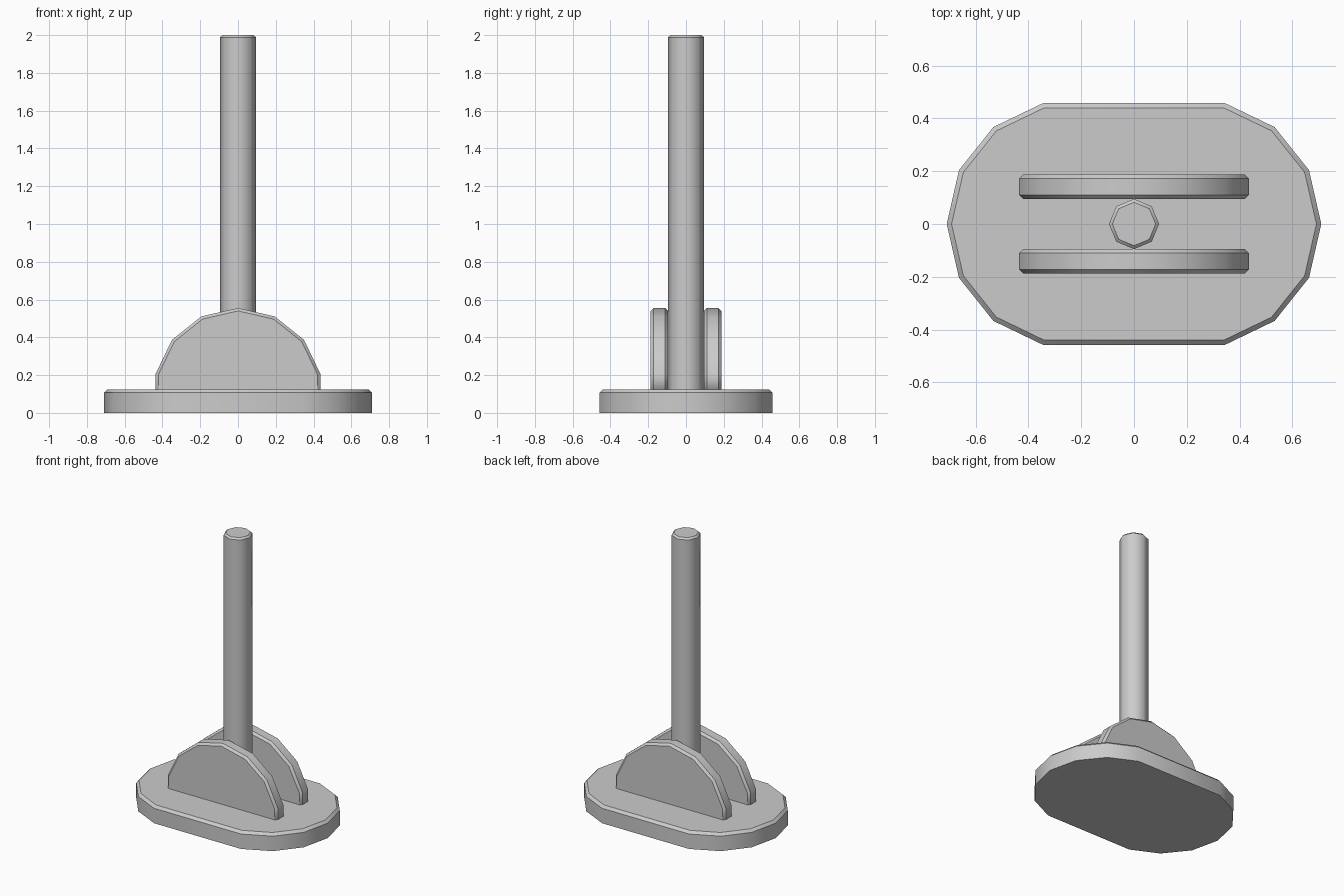
import bpy, bmesh
from math import pi, sin, cos
from mathutils import Matrix

if "Cube" in bpy.data.objects:
    bpy.data.objects.remove(bpy.data.objects["Cube"])


def prism(name, outline, z0, z1, bevel, both=False, matrix=Matrix()):
    """Extrude an outline along local z and chamfer the top rim (or both rims)."""
    bm = bmesh.new()
    face = bm.faces.new([bm.verts.new((x, y, z0)) for x, y in outline])
    ext = bmesh.ops.extrude_face_region(bm, geom=[face], use_keep_orig=True)
    top = [g for g in ext["geom"] if isinstance(g, bmesh.types.BMVert)]
    bmesh.ops.translate(bm, verts=top, vec=(0, 0, z1 - z0))
    levels = (z0, z1) if both else (z1,)
    rim = [e for e in bm.edges
           if any(all(abs(v.co.z - z) < 1e-5 for v in e.verts) for z in levels)]
    bmesh.ops.bevel(bm, geom=rim, offset=bevel, segments=1,
                    profile=0.5, affect='EDGES')
    bmesh.ops.recalc_face_normals(bm, faces=bm.faces[:])
    # smooth round the sides, sharp along the rims
    for f in bm.faces:
        f.smooth = True
    for e in bm.edges:
        e.smooth = abs(e.verts[0].co.z - e.verts[1].co.z) > 1e-4
    bm.transform(matrix)
    mesh = bpy.data.meshes.new(name)
    bm.to_mesh(mesh)
    bm.free()
    obj = bpy.data.objects.new(name, mesh)
    bpy.context.collection.objects.link(obj)
    return obj


STEP = pi / 7  # curved ends follow a 14-sided circle

# Base plate: stretched 14-sided outline
right = [(0.24 + 0.47 * cos(k * STEP), 0.47 * sin(k * STEP)) for k in range(-3, 4)]
left = [(-x, -y) for x, y in right]
prism("base_plate", right + left, 0, 0.125, 0.018)

# Two arched side brackets, rooted in the base
arch = [(0.447 * sin(k * STEP), 0.108 + 0.447 * cos(k * STEP)) for k in range(-3, 4)]
arch = [(arch[0][0], 0.1)] + arch + [(arch[-1][0], 0.1)]
upright = Matrix.Rotation(pi / 2, 4, 'X')  # local y -> z, local z -> -y
for name, a, b in (("front_bracket", 0.095, 0.187), ("back_bracket", -0.187, -0.095)):
    prism(name, arch, a, b, 0.015, both=True, matrix=upright)

# Octagonal pole
octagon = [(0.095 * cos(k * pi / 4), 0.095 * sin(k * pi / 4)) for k in range(8)]
prism("pole", octagon, 0.1, 2.0, 0.012)
